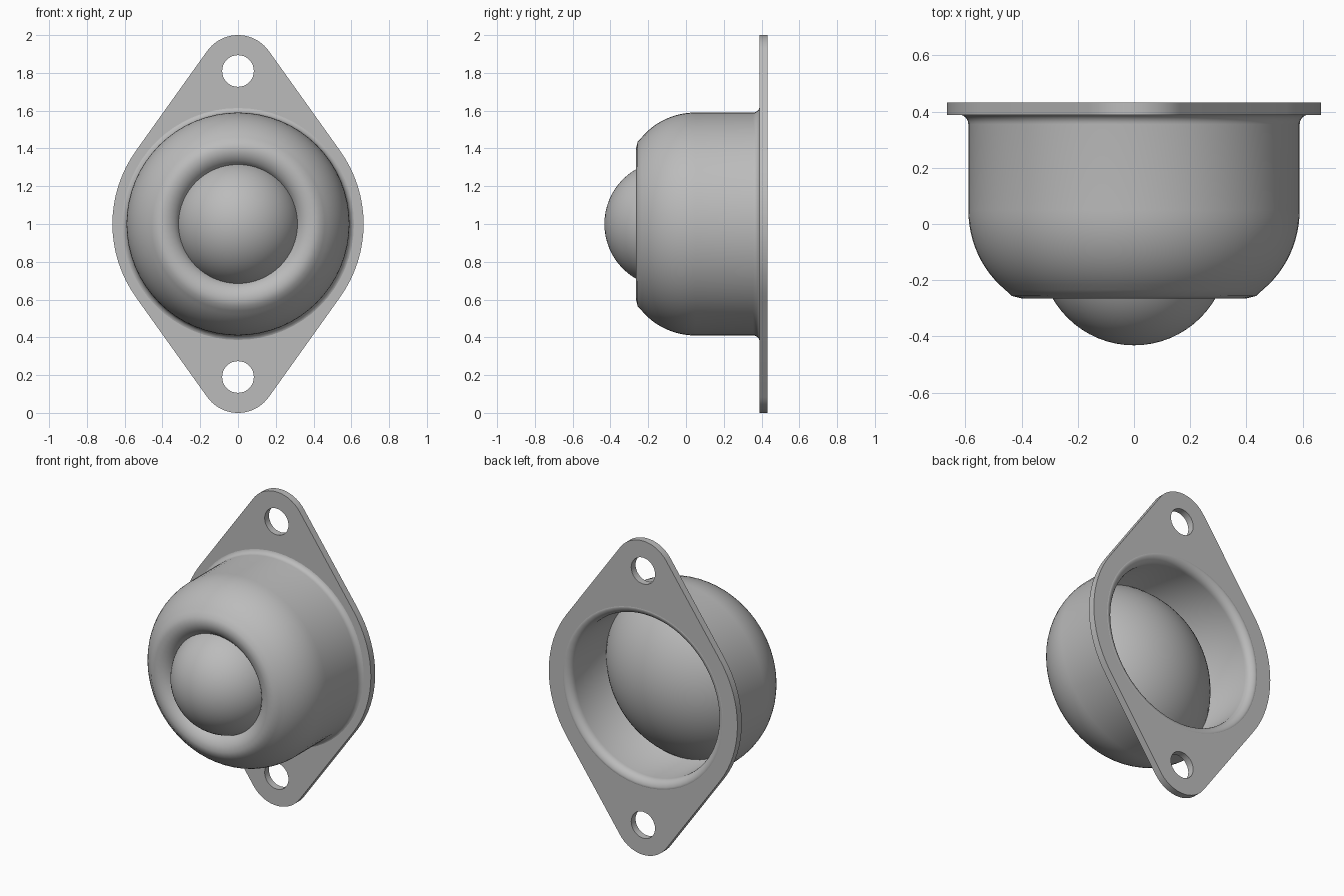
import bpy, bmesh, math
from mathutils import Vector

cube = bpy.data.objects.get("Cube")
if cube:
    bpy.data.objects.remove(cube, do_unlink=True)

steel = bpy.data.materials.new("grey_steel")
steel.use_nodes = True
colour = (0.5, 0.5, 0.5, 1)
steel.diffuse_color = colour
steel.node_tree.nodes["Principled BSDF"].inputs["Base Color"].default_value = colour

SEGMENTS = 64
CENTRE_Z = 1.0


def finish(obj, angle=35):
    """Assign the material and smooth the curved faces."""
    obj.data.materials.clear()
    obj.data.materials.append(steel)
    bpy.ops.object.select_all(action="DESELECT")
    obj.select_set(True)
    bpy.context.view_layer.objects.active = obj
    bpy.ops.object.shade_smooth_by_angle(angle=math.radians(angle))


def arc(cx, cy, rx, ry, start, end, steps):
    """Points on an elliptical arc, angles in degrees."""
    angles = [math.radians(start + (end - start) * i / steps) for i in range(steps + 1)]
    return [(cx + rx * math.cos(a), cy + ry * math.sin(a)) for a in angles]


def lathe(name, profile, closed=False):
    """Spin a (radius, y) profile around the y axis."""
    bm = bmesh.new()
    verts = [bm.verts.new((r, y, CENTRE_Z)) for r, y in profile]
    edges = [bm.edges.new(pair) for pair in zip(verts, verts[1:])]
    if closed:
        edges.append(bm.edges.new((verts[-1], verts[0])))
    bmesh.ops.spin(bm, geom=verts + edges, cent=Vector((0, 0, CENTRE_Z)), axis=(0, 1, 0),
                   angle=math.tau, steps=SEGMENTS, use_duplicate=False)
    bmesh.ops.remove_doubles(bm, verts=bm.verts, dist=0.0005)
    bmesh.ops.recalc_face_normals(bm, faces=bm.faces)
    mesh = bpy.data.meshes.new(name)
    bm.to_mesh(mesh)
    bm.free()
    obj = bpy.data.objects.new(name, mesh)
    bpy.context.collection.objects.link(obj)
    return obj


# Mounting flange: tapered plate with a large opening and two bolt holes
TIP_R, SIDE_R, TIP_Z = 0.2, 0.665, 0.8
tangent = math.degrees(math.asin((SIDE_R - TIP_R) / TIP_Z))
outline = (arc(0, 0, SIDE_R, SIDE_R, -tangent, tangent, 16)
           + arc(0, TIP_Z, TIP_R, TIP_R, tangent, 180 - tangent, 20)
           + arc(0, 0, SIDE_R, SIDE_R, 180 - tangent, 180 + tangent, 16)
           + arc(0, -TIP_Z, TIP_R, TIP_R, 180 + tangent, 360 - tangent, 20))
loops = [outline, arc(0, 0, 0.565, 0.565, 0, 360, SEGMENTS)[:-1]]
for side in (-1, 1):
    loops.append(arc(0, side * 0.81, 0.084, 0.084, 0, 360, 32)[:-1])

curve = bpy.data.curves.new("flange", "CURVE")
curve.dimensions = "2D"
curve.fill_mode = "BOTH"
curve.extrude = 0.022
for loop in loops:
    spline = curve.splines.new("POLY")
    spline.points.add(len(loop) - 1)
    for point, (x, z) in zip(spline.points, loop):
        point.co = (x, z, 0, 1)
    spline.use_cyclic_u = True
flange = bpy.data.objects.new("flange", curve)
bpy.context.collection.objects.link(flange)
flange.rotation_euler.x = math.pi / 2
flange.location = (0, 0.41, CENTRE_Z)
bpy.ops.object.select_all(action="DESELECT")
flange.select_set(True)
bpy.context.view_layer.objects.active = flange
bpy.ops.object.convert(target="MESH")
flange = bpy.context.object
bm = bmesh.new()
bm.from_mesh(flange.data)
bmesh.ops.remove_doubles(bm, verts=bm.verts, dist=0.0005)
bmesh.ops.recalc_face_normals(bm, faces=bm.faces)
bm.to_mesh(flange.data)
bm.free()
finish(flange)

# Housing: rolled lip, rounded shoulder, straight wall and filleted rim
lip = [(0.31, -0.2), (0.32, -0.22), (0.337, -0.24), (0.365, -0.257), (0.4, -0.265), (0.435, -0.256)]
shoulder = arc(0.25, 0.05, 0.34, 0.36, -52, 0, 12)
outer_fillet = arc(0.625, 0.355, 0.035, 0.035, 180, 90, 6)
inner_fillet = arc(0.565, 0.382, 0.05, 0.05, 90, 180, 6)
housing = lathe("housing", lip + shoulder + outer_fillet + inner_fillet
                + [(0.515, 0.07), (0.34, -0.17)], closed=True)
finish(housing, 50)

# Domed backing cup inside the housing
DOME_R, POLE_Y = 0.626, 0.34
half = math.degrees(math.asin(0.517 / DOME_R))
dome = lathe("backing_dome", arc(0, POLE_Y - DOME_R, DOME_R, DOME_R, 90 - half, 90, 16))
finish(dome)

# Rolling ball held by the lip
ball = lathe("ball", arc(0, -0.097, 0.335, 0.335, -90, 90, 32))
finish(ball)
